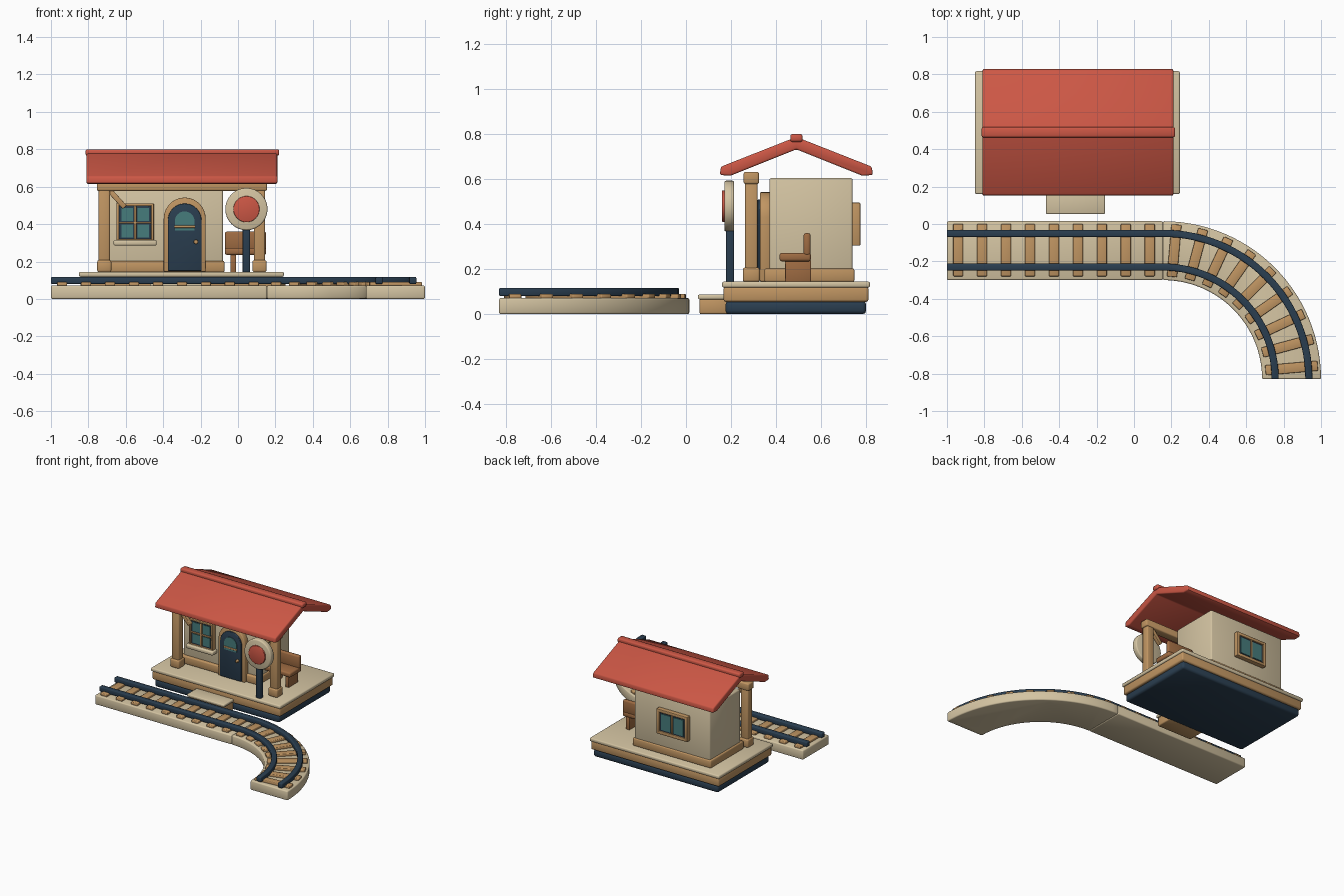
import bpy, bmesh, math
from mathutils import Vector, Matrix

if "Cube" in bpy.data.objects:
    bpy.data.objects.remove(bpy.data.objects["Cube"])


def material(name, rgb):
    m = bpy.data.materials.new(name)
    lin = [(c / 255 / 12.92) if c < 10 else ((c / 255 + 0.055) / 1.055) ** 2.4 for c in rgb]
    m.diffuse_color = (*lin, 1)
    m.use_nodes = True
    m.node_tree.nodes["Principled BSDF"].inputs["Base Color"].default_value = m.diffuse_color
    return m


CREAM = material("cream", (212, 196, 162))
WOOD = material("light_wood", (192, 149, 98))
BROWN = material("brown_wood", (158, 107, 66))
RED = material("roof_red", (204, 87, 69))
NAVY = material("navy", (42, 62, 80))
TEAL = material("teal_glass", (70, 124, 124))


def finish(name, bm, mat, bevel=0.0):
    """Bevel the sharp edges and make the object."""
    bmesh.ops.recalc_face_normals(bm, faces=bm.faces)
    if bevel:
        sharp = [e for e in bm.edges if e.calc_face_angle(0) > math.radians(35)]
        bmesh.ops.bevel(bm, geom=sharp, offset=bevel, segments=2, profile=0.5,
                        affect='EDGES', clamp_overlap=True)
    me = bpy.data.meshes.new(name)
    bm.to_mesh(me)
    bm.free()
    me.materials.append(mat)
    ob = bpy.data.objects.new(name, me)
    bpy.context.collection.objects.link(ob)
    return ob


def box(name, mat, x, y, z, bevel=0.008, turn=None):
    """Box from ranges; turn is an optional matrix applied about its centre."""
    bm = bmesh.new()
    size = [r[1] - r[0] for r in (x, y, z)]
    mid = Vector([(r[0] + r[1]) / 2 for r in (x, y, z)])
    mat4 = Matrix.Translation(mid) @ (turn or Matrix()) @ Matrix.Diagonal((*size, 1))
    bmesh.ops.create_cube(bm, size=1, matrix=mat4)
    return finish(name, bm, mat, bevel)


def extrude(name, mat, pts, vec, bevel=0.0):
    """Closed 3D outline pushed along a vector."""
    bm = bmesh.new()
    face = bm.faces.new([bm.verts.new(p) for p in pts])
    ext = bmesh.ops.extrude_face_region(bm, geom=[face])
    bmesh.ops.translate(bm, vec=vec, verts=[g for g in ext['geom'] if isinstance(g, bmesh.types.BMVert)])
    return finish(name, bm, mat, bevel)


def arch(name, mat, cx, half, z0, spring, y0, y1, bevel=0.0):
    """Round-topped panel facing the front."""
    pts = [(cx - half, y0, z0), (cx + half, y0, z0)]
    for i in range(17):
        a = math.pi * i / 16
        pts.append((cx + half * math.cos(a), y0, spring + half * math.sin(a)))
    if spring == z0:
        pts = pts[2:]
    return extrude(name, mat, pts, (0, y1 - y0, 0), bevel)


def disc(name, mat, cx, cz, r, y0, y1, bevel=0.0, n=32):
    pts = [(cx + r * math.cos(2 * math.pi * i / n), y0, cz + r * math.sin(2 * math.pi * i / n)) for i in range(n)]
    return extrude(name, mat, pts, (0, y1 - y0, 0), bevel)


# ---------- curved track ----------
CX, CY = 0.155, -0.83      # centre of the bend
STEPS = 28


def sweep(name, mat, r0, r1, z0, z1, bevel, x_start=None):
    """Rectangular section following the quarter bend, with an optional straight lead."""
    outer, inner = [], []
    if x_start is not None:
        outer.append((x_start, CY + r1, z0))
        inner.append((x_start, CY + r0, z0))
    for i in range(STEPS + 1):
        a = math.pi / 2 * (1 - i / STEPS)
        c, s = math.cos(a), math.sin(a)
        outer.append((CX + r1 * c, CY + r1 * s, z0))
        inner.append((CX + r0 * c, CY + r0 * s, z0))
    return extrude(name, mat, outer + inner[::-1], (0, 0, z1 - z0), bevel)


box("straight_bed", CREAM, (-1, CX), (-0.30, 0.015), (0, 0.072))
sweep("curved_bed", CREAM, 0.53, 0.845, 0, 0.072, 0.008)
for label, r in (("outer", 0.78), ("inner", 0.60)):
    sweep(label + "_rail", NAVY, r - 0.019, r + 0.019, 0.08, 0.117, 0.006, -1.0)
for i in range(9):
    x = -0.94 + 0.128 * i
    box("straight_tie", WOOD, (x - 0.027, x + 0.027), (-0.28, 0.0), (0.068, 0.09), 0.005)
    a = math.radians(5 + 10 * i)
    px, py = CX + 0.69 * math.sin(a), CY + 0.69 * math.cos(a)
    box("curved_tie", WOOD, (px - 0.027, px + 0.027), (py - 0.14, py + 0.14), (0.068, 0.09), 0.005,
        Matrix.Rotation(-a, 4, 'Z'))

# ---------- platform ----------
box("platform_foot", NAVY, (-0.83, 0.225), (0.175, 0.80), (0, 0.058), 0.016)
box("platform_body", WOOD, (-0.843, 0.238), (0.167, 0.81), (0.055, 0.122), 0.01)
box("platform_top", CREAM, (-0.85, 0.245), (0.16, 0.817), (0.118, 0.145), 0.008)
box("step_body", WOOD, (-0.46, -0.165), (0.06, 0.19), (0, 0.068))
box("step_top", CREAM, (-0.47, -0.155), (0.053, 0.19), (0.066, 0.087), 0.006)

# ---------- house ----------
box("walls", CREAM, (-0.72, -0.08), (0.37, 0.74), (0.14, 0.605), 0.01)
box("skirting", WOOD, (-0.733, -0.072), (0.348, 0.748), (0.143, 0.203), 0.008)

# roof: gable section pushed along x, with ridge cap
half_profile = [(0.34, 0.618), (0.335, 0.655), (0.0, 0.787)]
roof = [(-0.81, 0.49 - d, z) for d, z in half_profile]
roof += [(-0.81, 0.49 + d, z) for d, z in half_profile[1::-1]]
roof += [(-0.81, 0.79 - 0.008, 0.615), (-0.81, 0.49, 0.732), (-0.81, 0.198, 0.615)]
extrude("roof", RED, roof, (1.02, 0, 0), 0.008)
box("ridge_cap", RED, (-0.815, 0.22), (0.463, 0.518), (0.765, 0.80), 0.01)

# porch posts, beam and braces
box("porch_beam", WOOD, (-0.755, 0.155), (0.256, 0.324), (0.578, 0.632), 0.008)
for side in (-1, 1):
    x = -0.30 + 0.415 * side
    box("porch_post", WOOD, (x - 0.03, x + 0.03), (0.262, 0.318), (0.14, 0.60), 0.008)
    box("post_base", WOOD, (x - 0.038, x + 0.038), (0.252, 0.328), (0.143, 0.207), 0.01)
    bx = x - 0.068 * side
    box("porch_brace", WOOD, (bx - 0.062, bx + 0.062), (0.275, 0.305), (0.522, 0.55), 0.004,
        Matrix.Rotation(side * -math.radians(48), 4, 'Y'))

# ---------- door ----------
DX = -0.285
arch("door_frame", WOOD, DX, 0.112, 0.145, 0.43, 0.328, 0.375, 0.006)
arch("door", NAVY, DX, 0.09, 0.15, 0.42, 0.318, 0.35, 0.004)
arch("door_glass", TEAL, DX, 0.053, 0.365, 0.415, 0.314, 0.32)
box("door_glass_bar", WOOD, (DX - 0.055, DX + 0.055), (0.309, 0.32), (0.38, 0.392), 0.002)
disc("door_knob", WOOD, DX + 0.06, 0.305, 0.012, 0.302, 0.32, 0.004, 16)


# ---------- windows ----------
def window(label, cx, half, z0, z1, wall, out, rim, cross):
    """Framed window; out is -1 for the front wall and 1 for the back wall."""
    def d(a, b):
        return tuple(sorted((wall + out * a, wall + out * b)))
    for s in (-1, 1):
        edge = cx + s * half
        box(label + "_side", WOOD, tuple(sorted((edge, edge - s * rim))), d(-0.01, 0.034), (z0, z1), 0.004)
    box(label + "_head", WOOD, (cx - half, cx + half), d(-0.01, 0.034), (z1 - rim, z1), 0.004)
    box(label + "_foot", WOOD, (cx - half, cx + half), d(-0.01, 0.034), (z0, z0 + rim), 0.004)
    box(label + "_backing", NAVY, (cx - half + 0.01, cx + half - 0.01), d(-0.005, 0.024), (z0 + 0.01, z1 - 0.01), 0)
    # panes on the backing, bars between them
    w = half - rim
    zm, rows = (z0 + z1) / 2, [(z0 + rim, z1 - rim)]
    if cross:
        rows = [(z0 + rim, zm), (zm, z1 - rim)]
        box(label + "_cross_bar", WOOD, (cx - w, cx + w), d(0.02, 0.034), (zm - 0.005, zm + 0.005), 0.002)
    for za, zb in rows:
        for xa in (cx - w, cx):
            box(label + "_pane", TEAL, (xa + 0.012, xa + w - 0.012), d(0.022, 0.028), (za + 0.01, zb - 0.01), 0)
    box(label + "_upright_bar", WOOD, (cx - 0.006, cx + 0.006), d(0.02, 0.034), (z0 + rim, z1 - rim), 0.002)


window("front_window", -0.55, 0.10, 0.305, 0.51, 0.37, -1, 0.014, True)
box("front_window_sill", CREAM, (-0.665, -0.435), (0.315, 0.375), (0.285, 0.315), 0.008)
window("back_window", -0.42, 0.13, 0.305, 0.495, 0.74, 1, 0.024, False)

# ---------- round signal sign ----------
box("sign_post", NAVY, (0.025, 0.065), (0.178, 0.214), (0.14, 0.46), 0.006)
disc("sign_disc", CREAM, 0.045, 0.48, 0.113, 0.17, 0.214, 0.008)
disc("sign_face", RED, 0.045, 0.48, 0.07, 0.16, 0.175, 0.004)

# ---------- bench ----------
box("bench_seat", BROWN, (-0.07, 0.15), (0.415, 0.555), (0.235, 0.272), 0.01)
box("bench_back", BROWN, (-0.07, 0.15), (0.522, 0.553), (0.26, 0.36), 0.01)
for x in (-0.025, 0.105):
    box("bench_leg", BROWN, (x - 0.015, x + 0.015), (0.44, 0.555), (0.14, 0.24), 0.004)

# ---------- smooth shading with sharp edges kept ----------
for ob in bpy.context.collection.objects:
    ob.select_set(True)
    bpy.context.view_layer.objects.active = ob
bpy.ops.object.shade_smooth_by_angle(angle=math.radians(48))
